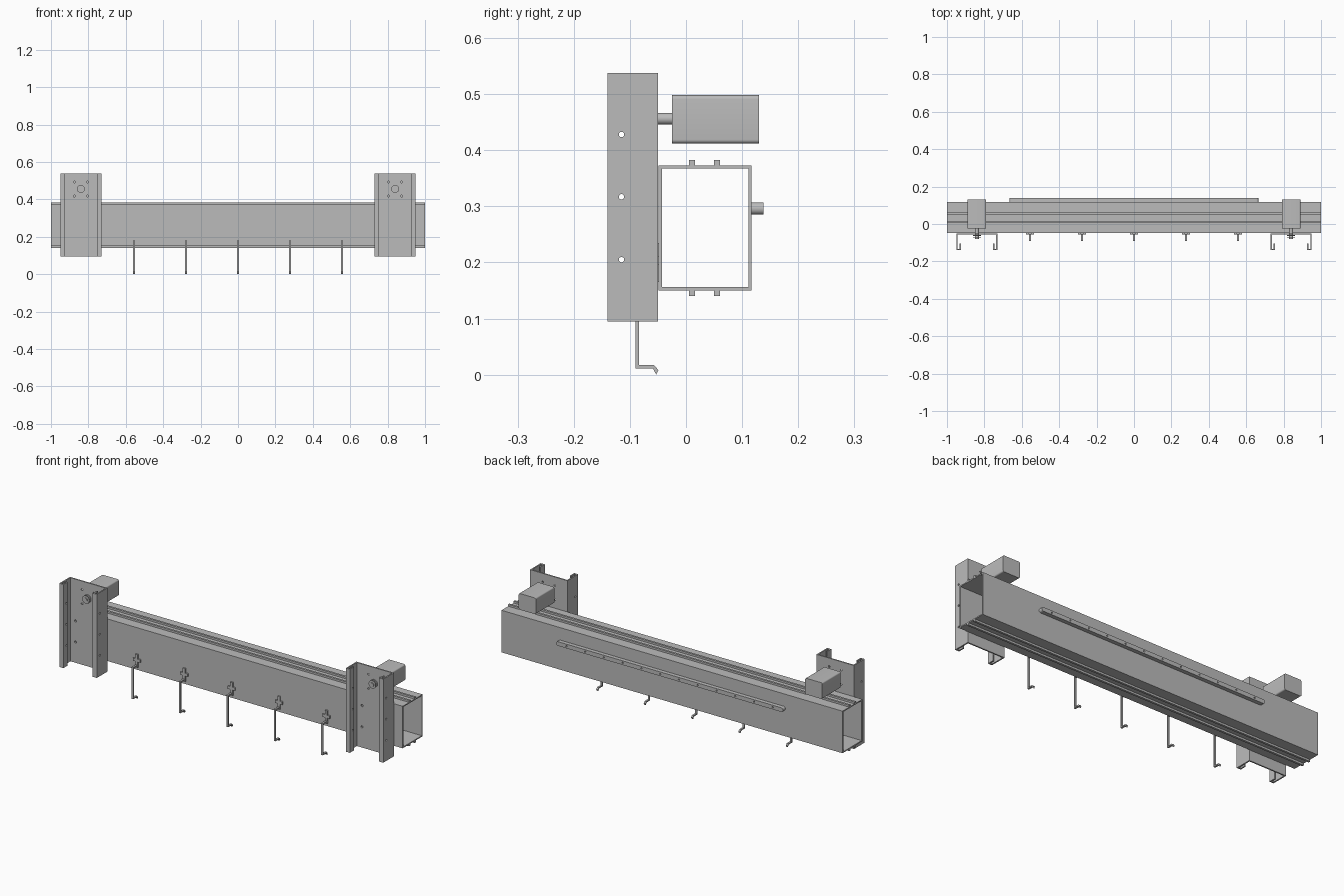
import bpy, bmesh, math
from mathutils import Vector, Matrix

cube = bpy.data.objects.get("Cube")
if cube:
    bpy.data.objects.remove(cube, do_unlink=True)

GREY = (0.5, 0.5, 0.5, 1)
steel = bpy.data.materials.new("grey_steel")
steel.use_nodes = True
steel.diffuse_color = GREY
steel.node_tree.nodes["Principled BSDF"].inputs["Base Color"].default_value = GREY


def finish(bm, name):
    bmesh.ops.recalc_face_normals(bm, faces=bm.faces[:])
    me = bpy.data.meshes.new(name)
    bm.to_mesh(me)
    bm.free()
    me.materials.append(steel)
    ob = bpy.data.objects.new(name, me)
    bpy.context.collection.objects.link(ob)
    return ob


def prism(name, pts, axis, a, b):
    """Extrude a 2D outline along an axis from a to b."""
    place = {"x": lambda u, v: (a, u, v),
             "y": lambda u, v: (u, a, v),
             "z": lambda u, v: (u, v, a)}[axis]
    bm = bmesh.new()
    face = bm.faces.new([bm.verts.new(place(u, v)) for u, v in pts])
    out = bmesh.ops.extrude_face_region(bm, geom=[face])
    move = Vector([b - a if axis == k else 0 for k in "xyz"])
    bmesh.ops.translate(bm, vec=move, verts=[g for g in out["geom"]
                        if isinstance(g, bmesh.types.BMVert)])
    return finish(bm, name)


def rect(u0, u1, v0, v1):
    return [(u0, v0), (u1, v0), (u1, v1), (u0, v1)]


def rounded(u0, u1, v0, v1, r, steps=6):
    """Rectangle outline with round corners."""
    pts = []
    corners = [(u1 - r, v1 - r), (u0 + r, v1 - r), (u0 + r, v0 + r), (u1 - r, v0 + r)]
    for i, (cu, cv) in enumerate(corners):
        for k in range(steps + 1):
            t = math.pi / 2 * (i + k / steps)
            pts.append((cu + r * math.cos(t), cv + r * math.sin(t)))
    return pts


def rods(name, items, segments=20):
    """Cylinders in one mesh; each item is (axis, centre, radius, length)."""
    bm = bmesh.new()
    for axis, centre, r, length in items:
        turn = Matrix.Rotation(math.pi / 2, 4, "Y" if axis == "x" else "X")
        bmesh.ops.create_cone(bm, cap_ends=True, segments=segments, radius1=r, radius2=r,
                              depth=length, matrix=Matrix.Translation(centre) @ turn)
    return finish(bm, name)


def cut(ob, cutter):
    mod = ob.modifiers.new("cut", "BOOLEAN")
    mod.operation, mod.solver, mod.object = "DIFFERENCE", "EXACT", cutter
    dg = bpy.context.evaluated_depsgraph_get()
    me = bpy.data.meshes.new_from_object(ob.evaluated_get(dg))
    ob.modifiers.clear()
    ob.data = me
    bpy.data.objects.remove(cutter, do_unlink=True)


def smooth(ob):
    for o in bpy.context.selected_objects:
        o.select_set(False)
    ob.select_set(True)
    bpy.context.view_layer.objects.active = ob
    bpy.ops.object.shade_smooth_by_angle(angle=math.radians(35))


# Hollow beam with two guide ribs above and below
Y0, Y1, Z0, Z1, RIB, WALL = -0.049, 0.117, 0.15, 0.373, 0.01, 0.006
RIBS = [(0.005, 0.016), (0.05, 0.061)]
outline = [(Y0, Z0)]
for a, b in RIBS:
    outline += [(a, Z0), (a, Z0 - RIB), (b, Z0 - RIB), (b, Z0)]
outline += [(Y1, Z0), (Y1, Z1)]
for a, b in reversed(RIBS):
    outline += [(b, Z1), (b, Z1 + RIB), (a, Z1 + RIB), (a, Z1)]
outline.append((Y0, Z1))
beam = prism("hollow_beam", outline, "x", -1, 1)
cut(beam, prism("beam_bore", rect(Y0 + WALL, Y1 - WALL, Z0 + WALL, Z1 - WALL), "x", -1.1, 1.1))

# Rear bar with a row of small holes
bar = prism("rear_bar", rounded(-0.665, 0.665, 0.285, 0.307, 0.0105), "y", Y1, 0.138)
cut(bar, rods("bar_holes", [("y", (-0.605 + 0.11 * i, 0.138, 0.296), 0.004, 0.012)
                            for i in range(12)], 12))
smooth(bar)

# End brackets: channels with curled lips, motor and pulley
H, T, LIP = 0.11, 0.007, 0.024
half = [(H, -0.05), (H, -0.14), (H - LIP, -0.14), (H - LIP, -0.105), (H - LIP + T, -0.105),
        (H - LIP + T, -0.14 + T), (H - T, -0.14 + T), (H - T, -0.05 - T)]
for side, cx in (("right", -0.84), ("left", 0.84)):
    profile = [(cx + u, v) for u, v in half] + [(cx - u, v) for u, v in reversed(half)]
    bracket = prism(side + "_bracket", profile, "z", 0.095, 0.538)
    holes = [("x", (cx, -0.115, z), 0.0048, 0.3) for z in (0.205, 0.317, 0.428)]
    for s in (-1, 1):
        holes += [("y", (cx + s * 0.073, -0.053, z), 0.006, 0.02) for z in (0.205, 0.317)]
        holes += [("y", (cx + s * 0.035, -0.053, z), 0.005, 0.02) for z in (0.418, 0.493)]
    cut(bracket, rods("bracket_holes", holes))
    smooth(bracket)

    smooth(prism(side + "_motor", rounded(cx - 0.05, cx + 0.05, 0.412, 0.498, 0.007),
                 "y", -0.025, 0.13))
    smooth(rods(side + "_shaft", [("y", (cx, -0.0525, 0.456), 0.0105, 0.057)]))
    smooth(rods(side + "_pulley", [("y", (cx, y, 0.456), 0.021, 0.004)
                                   for y in (-0.062, -0.074)], 28))

# Five hanging hooks, each on a cross-shaped mount
side_path = [(-0.05, 0.180), (-0.09, 0.180), (-0.09, 0.011), (-0.059, 0.011), (-0.053, 0.004),
             (-0.049, 0.008), (-0.057, 0.017), (-0.084, 0.017), (-0.084, 0.173), (-0.05, 0.173)]
low = min(z for _, z in side_path)
side_path = [(y, 0 if z == low else z) for y, z in side_path]
cross = [(0.007, 0.165), (0.007, 0.196), (0.021, 0.196), (0.021, 0.211),
         (0.007, 0.211), (0.007, 0.235)]
for i in range(5):
    x = (i - 2) * 0.278
    shape = [(x + u, v) for u, v in cross] + [(x - u, v) for u, v in reversed(cross)]
    prism(f"hook_mount_{i + 1}", shape, "y", -0.057, Y0)
    prism(f"hook_{i + 1}", side_path, "x", x - 0.005, x + 0.005)
